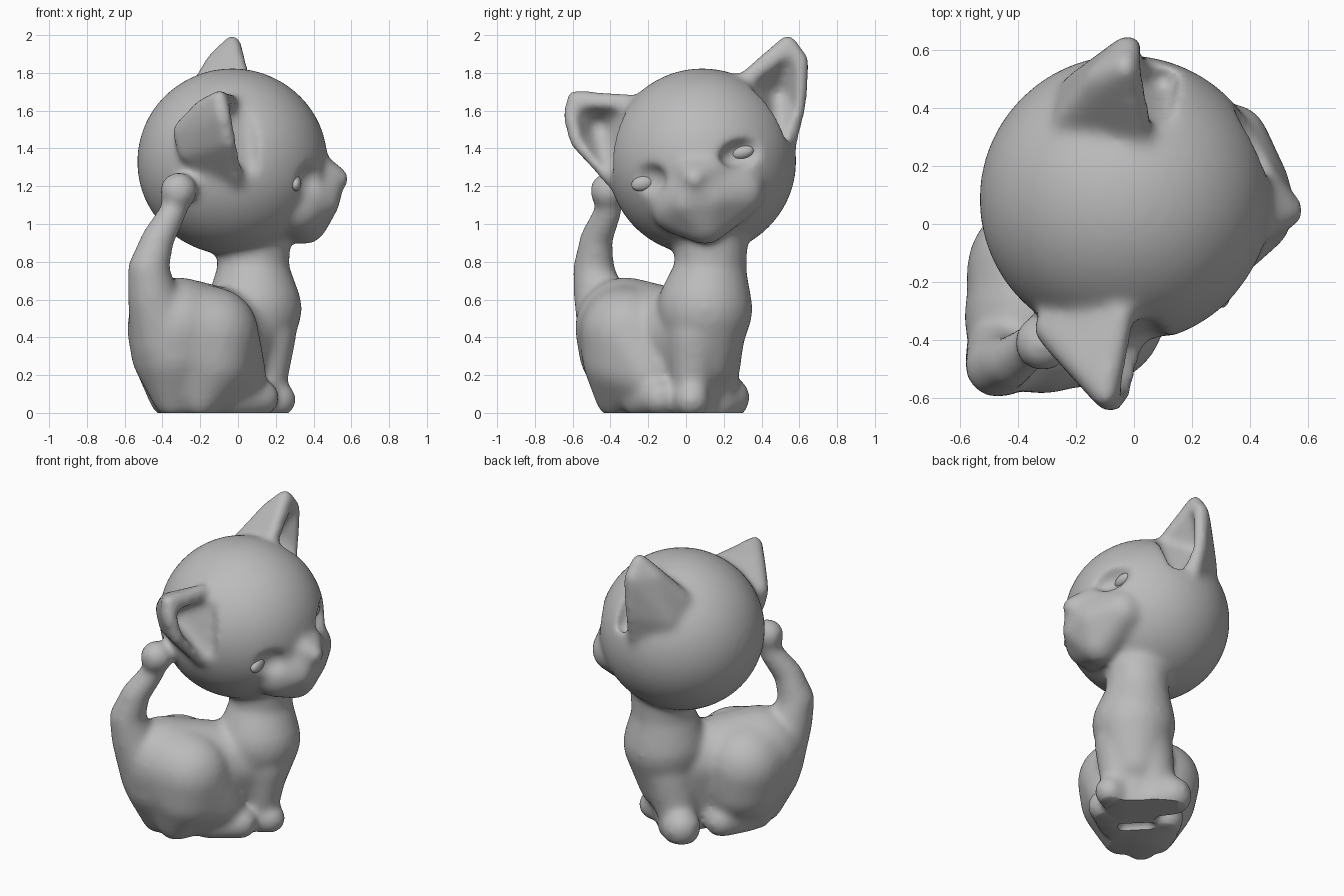
import bpy, bmesh
from mathutils import Matrix, Vector

if "Cube" in bpy.data.objects:
    bpy.data.objects.remove(bpy.data.objects["Cube"], do_unlink=True)


def blob(bm, center, radii, roll=0.0):
    """Ellipsoid, rolled about x."""
    m = Matrix.Translation(center) @ Matrix.Rotation(roll, 4, "X") @ Matrix.Diagonal((*radii, 1))
    bmesh.ops.create_icosphere(bm, subdivisions=4, radius=1, matrix=m)


def hull(bm, *balls):
    """Rounded solid wrapped round balls given as (x, y, z, radius)."""
    tmp = bmesh.new()
    for x, y, z, r in balls:
        bmesh.ops.create_icosphere(tmp, subdivisions=3, radius=r, matrix=Matrix.Translation((x, y, z)))
    points = [v.co.copy() for v in tmp.verts]
    tmp.free()
    verts = [bm.verts.new(p) for p in points]
    result = bmesh.ops.convex_hull(bm, input=verts)
    loose = {g for g in result["geom_interior"] + result["geom_unused"] if isinstance(g, bmesh.types.BMVert)}
    bmesh.ops.delete(bm, geom=list(loose), context="VERTS")


def chain(bm, *balls):
    for a, b in zip(balls, balls[1:]):
        hull(bm, a, b)


def to_object(bm, name):
    bmesh.ops.recalc_face_normals(bm, faces=bm.faces)
    mesh = bpy.data.meshes.new(name)
    bm.to_mesh(mesh)
    bm.free()
    obj = bpy.data.objects.new(name, mesh)
    bpy.context.collection.objects.link(obj)
    return obj


solid = bmesh.new()
# Head, rolled to one side
blob(solid, (-0.03, 0.085, 1.34), (0.505, 0.5, 0.495), 0.25)
# Muzzle, cheeks, nose and bridge
hull(solid, (0.31, -0.03, 1.11, 0.16), (0.33, 0.28, 1.18, 0.14), (0.35, 0.1, 1.03, 0.13),
     (0.45, 0.0, 1.13, 0.09), (0.45, 0.14, 1.15, 0.09), (0.47, 0.05, 1.22, 0.09))
hull(solid, (0.37, 0.02, 1.31, 0.1), (0.36, 0.2, 1.31, 0.1), (0.49, 0.05, 1.25, 0.085))
blob(solid, (0.54, 0.045, 1.25), (0.05, 0.055, 0.05))
# Ears
hull(solid, (-0.03, 0.54, 1.97, 0.045), (-0.02, 0.605, 1.87, 0.05), (-0.02, 0.6, 1.64, 0.04),
     (0.0, 0.53, 1.36, 0.04), (0.03, 0.29, 1.76, 0.04), (-0.22, 0.36, 1.69, 0.06),
     (-0.2, 0.46, 1.58, 0.06), (-0.11, 0.5, 1.87, 0.06))
hull(solid, (-0.1, -0.59, 1.675, 0.045), (-0.08, -0.61, 1.58, 0.045), (-0.05, -0.58, 1.45, 0.04),
     (0.0, -0.39, 1.24, 0.04), (-0.04, -0.3, 1.66, 0.04), (-0.29, -0.36, 1.5, 0.06),
     (-0.26, -0.36, 1.39, 0.06), (-0.19, -0.48, 1.62, 0.05))
# Neck, chest and belly
chain(solid, (0.08, 0.13, 0.95, 0.2), (0.08, 0.13, 0.76, 0.19), (0.085, 0.1, 0.56, 0.255), (0.07, 0.09, 0.3, 0.18))
hull(solid, (0.05, 0.05, 0.43, 0.21), (-0.32, -0.32, 0.46, 0.27), (-0.33, -0.33, 0.34, 0.24),
     (-0.34, -0.34, 0.09, 0.11), (0.04, 0.06, 0.05, 0.12))
# Right haunch and hind foot
hull(solid, (-0.14, -0.31, 0.43, 0.25), (-0.02, -0.2, 0.22, 0.17), (-0.2, -0.37, 0.09, 0.11),
     (-0.15, -0.31, 0.3, 0.24), (-0.32, -0.32, 0.46, 0.26))
hull(solid, (-0.04, -0.24, 0.08, 0.1), (0.12, -0.14, 0.09, 0.1))
# Left haunch and hind foot, set further back
hull(solid, (-0.33, -0.16, 0.43, 0.25), (-0.28, -0.1, 0.22, 0.16), (-0.36, -0.22, 0.09, 0.11),
     (-0.31, -0.16, 0.3, 0.24), (-0.32, -0.32, 0.46, 0.26))
hull(solid, (-0.34, -0.15, 0.08, 0.1), (-0.26, -0.01, 0.09, 0.11))
# Front legs and paws, splayed
hull(solid, (0.16, 0.05, 0.42, 0.15), (0.15, 0.03, 0.12, 0.1))
hull(solid, (0.1, 0.01, 0.06, 0.1), (0.215, 0.03, 0.08, 0.095))
hull(solid, (0.03, 0.14, 0.4, 0.17), (-0.05, 0.15, 0.12, 0.12))
hull(solid, (-0.03, 0.14, 0.06, 0.12), (-0.12, 0.22, 0.09, 0.12))
# Tail with its ball tip
chain(solid, (-0.37, -0.37, 0.38, 0.2), (-0.45, -0.46, 0.62, 0.135), (-0.475, -0.49, 0.77, 0.11),
      (-0.425, -0.475, 0.93, 0.088), (-0.34, -0.41, 1.08, 0.072), (-0.315, -0.4, 1.18, 0.075))
blob(solid, (-0.315, -0.41, 1.185), (0.1, 0.1, 0.1))
kitten = to_object(solid, "kitten")

hollow = bmesh.new()
# Ear hollows
hull(hollow, (0.06, 0.55, 1.87, 0.05), (0.09, 0.55, 1.6, 0.06), (0.1, 0.5, 1.48, 0.05),
     (0.09, 0.39, 1.75, 0.05), (-0.04, 0.49, 1.7, 0.06))
hull(hollow, (0.0, -0.55, 1.6, 0.05), (0.02, -0.52, 1.47, 0.05), (0.07, -0.42, 1.32, 0.05),
     (0.04, -0.38, 1.59, 0.06), (-0.1, -0.46, 1.52, 0.06))
# Eye sockets
blob(hollow, (0.41, -0.24, 1.23), (0.1, 0.14, 0.1), 0.25)
blob(hollow, (0.44, 0.32, 1.39), (0.1, 0.15, 0.08), 0.25)
# Mouth groove and the vent under the base
chain(hollow, (0.57, 0.07, 1.15, 0.03), (0.555, 0.08, 1.07, 0.03))
chain(hollow, (-0.05, -0.15, 0.0, 0.05), (-0.15, -0.05, 0.0, 0.05))
cutter = to_object(hollow, "hollow_cutter")
cutter.hide_render = True

# Fuse, carve and soften
for step in ("fuse", "carve", "refuse"):
    if step == "carve":
        mod = kitten.modifiers.new(step, "BOOLEAN")
        mod.operation, mod.object, mod.solver = "DIFFERENCE", cutter, "EXACT"
    else:
        mod = kitten.modifiers.new(step, "REMESH")
        mod.mode, mod.voxel_size = "VOXEL", 0.016
soften = kitten.modifiers.new("soften", "SMOOTH")
soften.factor, soften.iterations = 0.5, 22
bpy.context.view_layer.update()
mesh = bpy.data.meshes.new_from_object(kitten.evaluated_get(bpy.context.evaluated_depsgraph_get()))
kitten.modifiers.clear()
kitten.data = mesh
bpy.data.objects.remove(cutter, do_unlink=True)

# Closed eyelids, resting in the sockets
lids = bmesh.new()
blob(lids, (0.305, -0.23, 1.215), (0.03, 0.06, 0.04), 0.25)
blob(lids, (0.345, 0.3, 1.38), (0.03, 0.06, 0.035), 0.25)
eyelids = to_object(lids, "eyelids")

# Flat underside
bm = bmesh.new()
bm.from_mesh(mesh)
cut = bmesh.ops.bisect_plane(bm, geom=bm.verts[:] + bm.edges[:] + bm.faces[:], plane_co=(0, 0, 0.01),
                             plane_no=(0, 0, 1), clear_inner=True)
rim = [g for g in cut["geom_cut"] if isinstance(g, bmesh.types.BMEdge)]
bmesh.ops.triangle_fill(bm, edges=rim, use_beauty=True, normal=Vector((0, 0, -1)))
bmesh.ops.translate(bm, verts=bm.verts, vec=(0, 0, -0.01))
bm.to_mesh(mesh)
bm.free()

# Plain grey finish
grey = bpy.data.materials.new("plain_grey")
grey.use_nodes = True
color = (0.5, 0.5, 0.5, 1)
grey.diffuse_color = color
grey.node_tree.nodes["Principled BSDF"].inputs["Base Color"].default_value = color
for obj in (kitten, eyelids):
    obj.data.materials.clear()
    obj.data.materials.append(grey)
    bpy.ops.object.select_all(action="DESELECT")
    obj.select_set(True)
    bpy.context.view_layer.objects.active = obj
    bpy.ops.object.shade_smooth_by_angle(angle=0.8)
